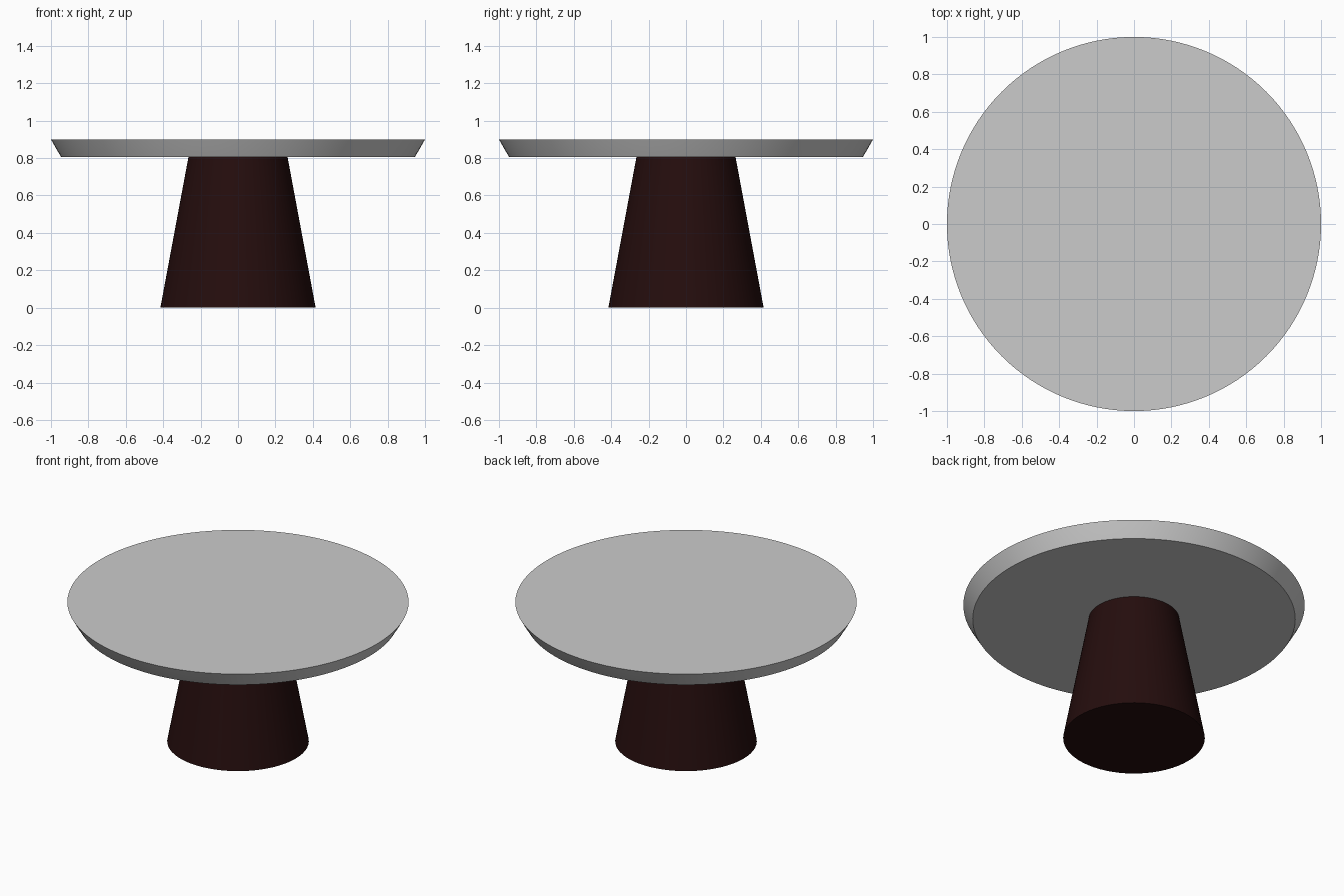
import bpy, bmesh, math

if "Cube" in bpy.data.objects:
    bpy.data.objects.remove(bpy.data.objects["Cube"])


def material(name, rgb):
    m = bpy.data.materials.new(name)
    m.diffuse_color = (*rgb, 1.0)
    m.use_nodes = True
    m.node_tree.nodes["Principled BSDF"].inputs["Base Color"].default_value = m.diffuse_color
    return m


def lathe(name, profile, sides, mat):
    """Closed solid turned around z from (radius, height) points, bottom to top."""
    bm = bmesh.new()
    rings = []
    for r, z in profile:
        rings.append([bm.verts.new((r * math.cos(2 * math.pi * i / sides),
                                    r * math.sin(2 * math.pi * i / sides), z))
                      for i in range(sides)])
    for a, b in zip(rings, rings[1:]):
        for i in range(sides):
            j = (i + 1) % sides
            bm.faces.new((a[i], a[j], b[j], b[i]))
    bm.faces.new(rings[0][::-1])
    bm.faces.new(rings[-1])
    mesh = bpy.data.meshes.new(name)
    bm.to_mesh(mesh)
    bm.free()
    mesh.materials.append(mat)
    ob = bpy.data.objects.new(name, mesh)
    bpy.context.collection.objects.link(ob)
    bpy.ops.object.select_all(action='DESELECT')
    ob.select_set(True)
    bpy.context.view_layer.objects.active = ob
    bpy.ops.object.shade_smooth_by_angle(angle=math.radians(40))
    return ob


grey = material("light grey stone", (0.6, 0.6, 0.6))
brown = material("dark brown wood", (0.018, 0.004, 0.004))

# Tapered round pedestal
lathe("pedestal", [(0.415, 0.0), (0.265, 0.805)], 64, brown)

# Round top with an undercut edge
lathe("table_top", [(0.945, 0.805), (0.972, 0.85), (1.0, 0.9)], 128, grey)
